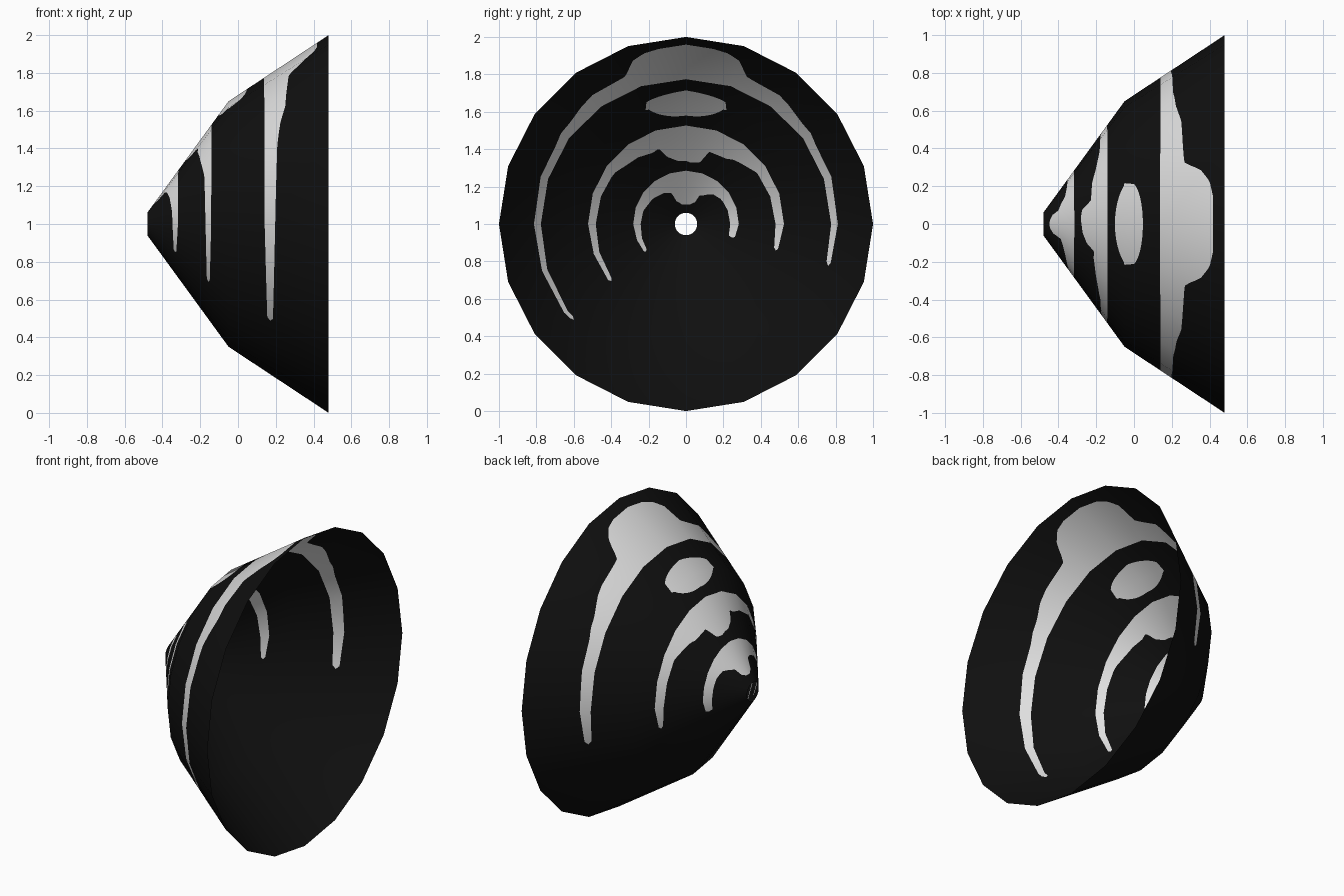
import bpy, bmesh, math
from mathutils import Vector

if "Cube" in bpy.data.objects:
    bpy.data.objects.remove(bpy.data.objects["Cube"])

SIDES, SUB = 20, 12                       # 20 flat sides, finely split so stripe edges can curve
X0, XB, X1 = -0.48, -0.05, 0.48           # narrow end, bend, wide rim
R0, RB, R1 = 0.06, 0.65, 1.0


def radius(x):
    if x < XB:
        return R0 + (RB - R0) * (x - X0) / (XB - X0)
    return RB + (R1 - RB) * (x - XB) / (X1 - XB)


def lerp(table, a):
    if a <= table[0][0]:
        return table[0][1]
    for (a0, v0), (a1, v1) in zip(table, table[1:]):
        if a <= a1:
            return v0 + (v1 - v0) * (a - a0) / (a1 - a0)
    return table[-1][1]


# Stripes: one edge is nearly straight, the other wavy: (angle from top in degrees, x)
TIP_IN = [(-124, -.34), (-90, -.347), (-75, -.349), (-50, -.363), (-33, -.378), (-25.5, -.388),
          (-22.5, -.428), (-12, -.445), (0, -.448), (12, -.445), (22.5, -.432), (25.5, -.40),
          (33, -.389), (43, -.365), (59, -.354), (105, -.35)]
TIP_OUT = [(-124, -.327), (-90, -.318), (0, -.316), (90, -.318), (105, -.325)]
MID_IN = [(-127, -.165), (-90, -.172), (-58, -.178), (-40, -.2), (-25, -.214), (-20, -.21),
          (-16, -.25), (-8, -.272), (5, -.282), (13, -.275), (18, -.228), (32, -.222),
          (40, -.205), (55, -.182), (90, -.175), (106, -.165)]
MID_OUT = [(-127, -.15), (-90, -.142), (0, -.14), (90, -.142), (106, -.15)]
RIM_IN = [(-129, .155), (-90, .141), (0, .138), (90, .141), (105, .152)]
RIM_OUT = [(-129, .185), (-80, .2), (-59, .208), (-49, .225), (-42, .25), (-28, .263),
           (-22.6, .268), (-20.6, .3), (-18.5, .35), (-14, .40), (-9, .418), (9, .418),
           (14, .40), (18.5, .35), (20.6, .3), (22.6, .266), (28, .26), (40.5, .25),
           (49.5, .222), (59, .207), (80, .2), (105, .187)]


def band(inner, outer, a):
    lo, hi = lerp(inner, a), lerp(outer, a)
    if a < inner[0][0] or a > inner[-1][0]:   # beyond the ends the stripe closes up
        lo = hi = (lo + hi) / 2
    return [lo, hi]


def stations(a):
    w = .074 * math.sqrt(max(0, 1 - (a / 19.5) ** 2))     # oval spot on the bend
    spot = [min(-.027 - w, XB), XB, -.027 + w] if w else [XB, XB, XB]
    return ([X0] + band(TIP_IN, TIP_OUT, a) + band(MID_IN, MID_OUT, a)
            + spot + band(RIM_IN, RIM_OUT, a) + [X1])


LIGHT_STRIPS = {1, 3, 5, 6, 8}


def material(name, v):
    m = bpy.data.materials.new(name)
    m.diffuse_color = (v, v, v, 1)
    m.use_nodes = True
    m.node_tree.nodes["Principled BSDF"].inputs["Base Color"].default_value = m.diffuse_color
    return m


# Open conical shell, one column of faces per angular step
bm = bmesh.new()
cols = []
half = math.pi / SIDES
for i in range(SIDES * SUB):
    deg = -180 + i * 360 / (SIDES * SUB)
    t = math.radians(deg)
    local = (i % SUB) / SUB * 2 * half - half
    k = math.cos(half) / math.cos(local)
    cols.append([bm.verts.new((x, radius(x) * k * math.sin(t), 1 + radius(x) * k * math.cos(t)))
                 for x in stations(deg)])
for c, d in zip(cols, cols[1:] + cols[:1]):
    for j in range(len(c) - 1):
        f = bm.faces.new((c[j], c[j + 1], d[j + 1], d[j]))
        f.material_index = 1 if j in LIGHT_STRIPS else 0
        f.smooth = True
bmesh.ops.remove_doubles(bm, verts=bm.verts, dist=1e-5)
bm.normal_update()
if sum(f.normal.dot(f.calc_center_median() - Vector((0.4, 0, 1))) * f.calc_area() for f in bm.faces) < 0:
    bmesh.ops.reverse_faces(bm, faces=bm.faces)

mesh = bpy.data.meshes.new("striped_shell")
bm.to_mesh(mesh)
bm.free()
mesh.materials.append(material("black", 0.005))
mesh.materials.append(material("light_grey", 0.75))

# Smooth normals round the whole cone
slope = [(X0, -(RB - R0) / (XB - X0)), (XB, -.97), (X1, -(R1 - RB) / (X1 - XB))]
normals = []
for v in mesh.vertices:
    r = math.hypot(v.co.y, v.co.z - 1)
    normals.append(Vector((lerp(slope, v.co.x), v.co.y / r, (v.co.z - 1) / r)).normalized())
mesh.normals_split_custom_set_from_vertices(normals)

shell = bpy.data.objects.new("striped_shell", mesh)
bpy.context.collection.objects.link(shell)
